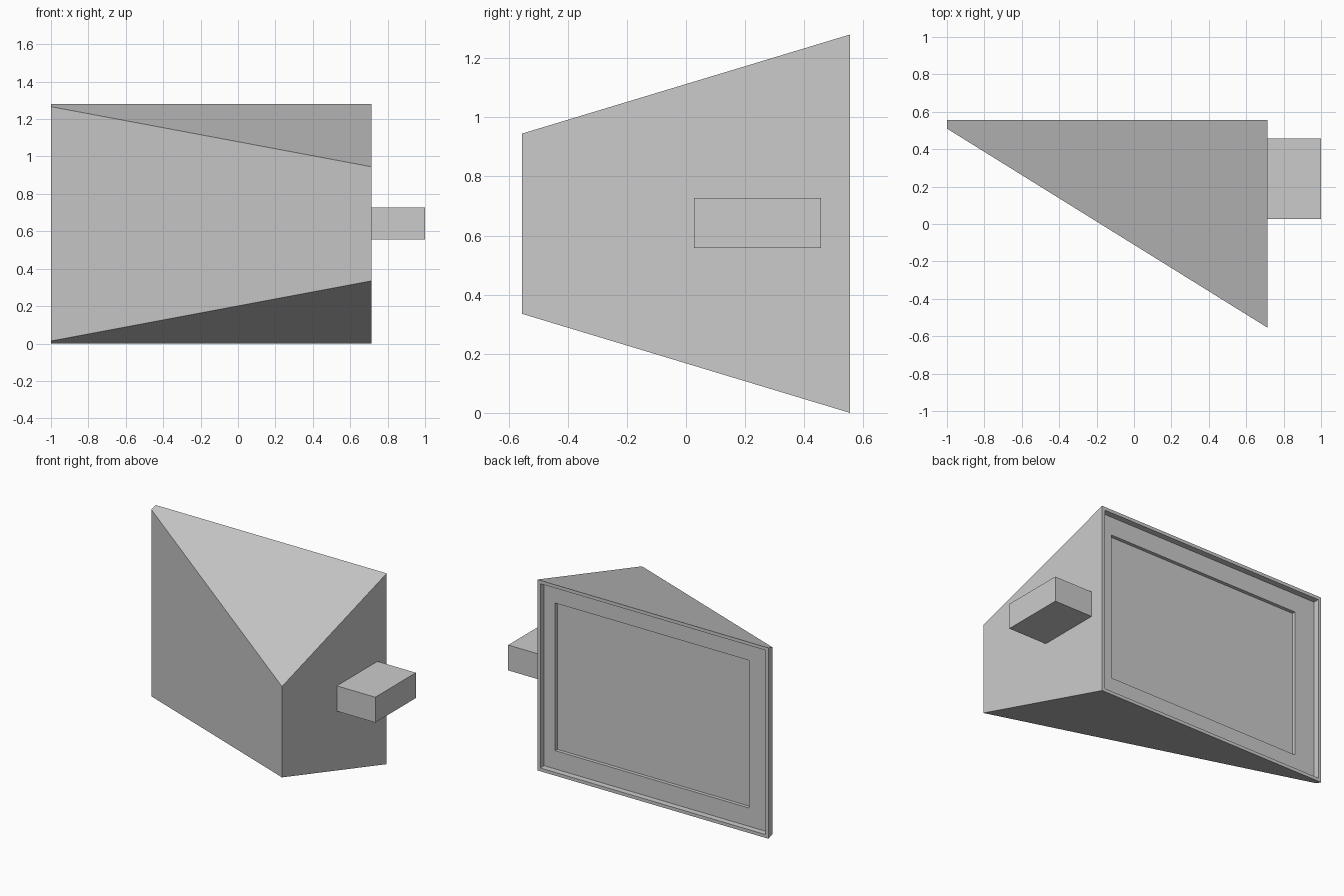
import bpy, bmesh
from mathutils import Vector

cube = bpy.data.objects.get("Cube")
if cube:
    bpy.data.objects.remove(cube, do_unlink=True)

grey = bpy.data.materials.new("plain_grey")
grey.use_nodes = True
grey.diffuse_color = (0.6, 0.6, 0.6, 1)
grey.node_tree.nodes["Principled BSDF"].inputs["Base Color"].default_value = (0.6, 0.6, 0.6, 1)


def add_object(name, bm):
    bmesh.ops.recalc_face_normals(bm, faces=bm.faces)
    mesh = bpy.data.meshes.new(name)
    bm.to_mesh(mesh)
    bm.free()
    mesh.materials.append(grey)
    obj = bpy.data.objects.new(name, mesh)
    bpy.context.collection.objects.link(obj)
    return obj


def add_box(name, low, high):
    low, high = Vector(low), Vector(high)
    bm = bmesh.new()
    bmesh.ops.create_cube(bm, size=1)
    bmesh.ops.scale(bm, vec=high - low, verts=bm.verts)
    bmesh.ops.translate(bm, vec=(low + high) / 2, verts=bm.verts)
    return add_object(name, bm)


def sink_rectangle(bm, face, x_range, z_range, depth):
    """Inset the face to a rectangle, then sink it toward the front."""
    y = face.calc_center_median().y
    middle = face.calc_center_median()
    bmesh.ops.inset_region(bm, faces=[face], thickness=0.01)
    for v in face.verts:
        v.co = (x_range[v.co.x > middle.x], y, z_range[v.co.z > middle.z])
    bmesh.ops.inset_region(bm, faces=[face], thickness=0)
    for v in face.verts:
        v.co.y = y - depth


# Wedge-shaped housing: plan outline with top and bottom tapering to the front
HALF_DEPTH, MID_Z, HALF_HEIGHT = 0.555, 0.64, 0.64
TAPER = 0.302
outline = [(-1, HALF_DEPTH), (-1, 0.51), (0.715, -HALF_DEPTH), (0.715, HALF_DEPTH)]
bm = bmesh.new()
rings = []
for side in (-1, 1):
    rings.append([bm.verts.new((x, y, MID_Z + side * (HALF_HEIGHT - TAPER * (HALF_DEPTH - y))))
                  for x, y in outline])
bm.faces.new(rings[0])
bm.faces.new(rings[1])
for i in range(4):
    j = (i + 1) % 4
    bm.faces.new((rings[0][i], rings[0][j], rings[1][j], rings[1][i]))
bmesh.ops.recalc_face_normals(bm, faces=bm.faces)
bm.normal_update()

# Thin rim around the back, then a recess for the glass
back = max(bm.faces, key=lambda f: f.normal.y)
sink_rectangle(bm, back, (-0.978, 0.693), (0.022, 1.258), 0.04)
sink_rectangle(bm, back, (-0.83, 0.61), (0.145, 1.135), 0.03)
add_object("housing", bm)

# Mirror glass lying in the recess
add_box("mirror_glass", (-0.83, 0.484, 0.145), (0.61, 0.492, 1.135))

# Mounting arm on the left side
add_box("mounting_arm", (0.70, 0.027, 0.557), (1.0, 0.457, 0.727))
